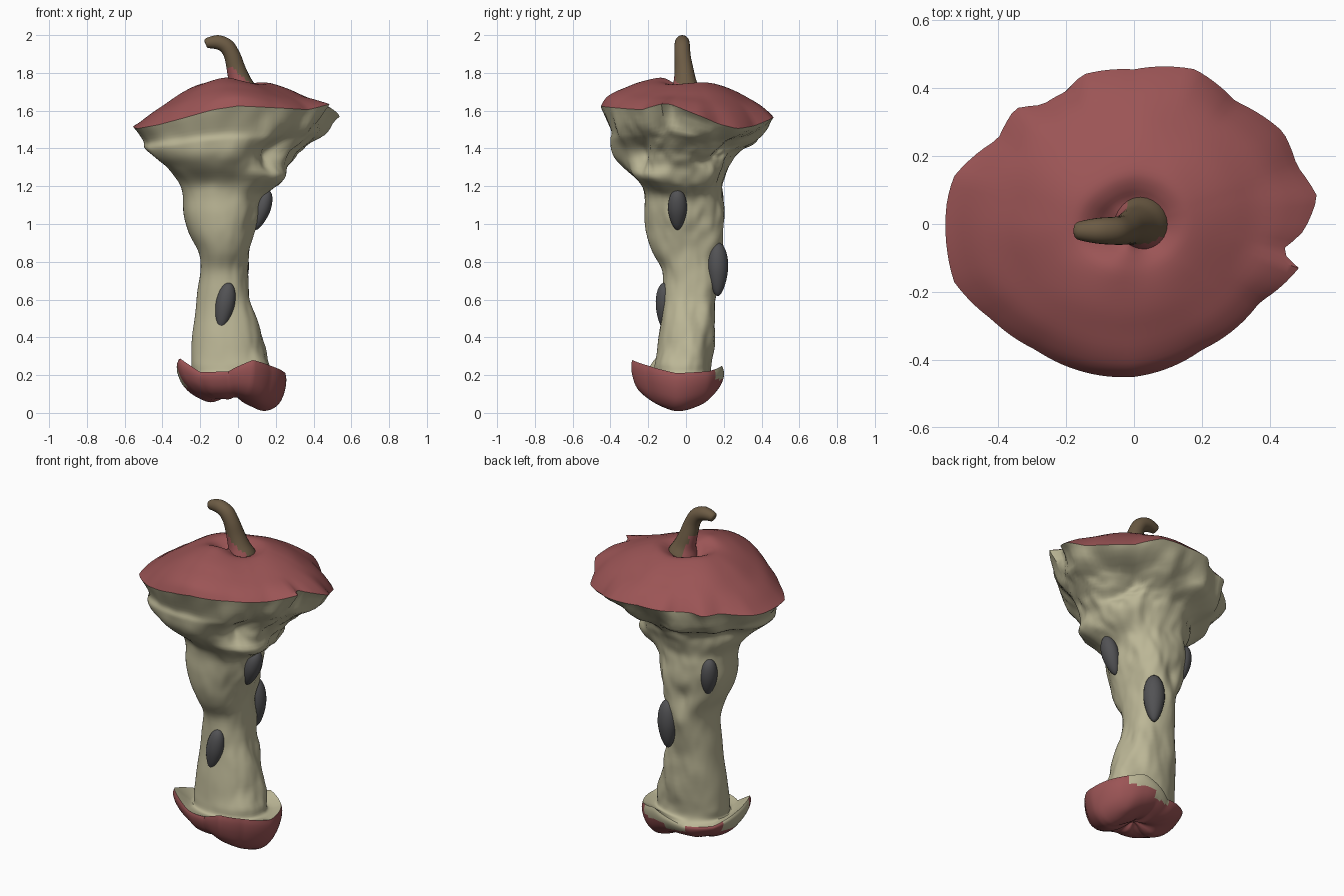
import bpy, math
from mathutils import Vector, Euler, noise

if "Cube" in bpy.data.objects:
    bpy.data.objects.remove(bpy.data.objects["Cube"])

N = 120  # points around every ring


def mat(name, rgb):
    m = bpy.data.materials.new(name)
    m.diffuse_color = (*rgb, 1)
    m.use_nodes = True
    m.node_tree.nodes["Principled BSDF"].inputs["Base Color"].default_value = m.diffuse_color
    return m


RED = mat("apple_red", (0.33, 0.09, 0.092))
FLESH = mat("pale_flesh", (0.50, 0.47, 0.305))
BROWN = mat("stem_brown", (0.15, 0.105, 0.058))
GREY = mat("seed_grey", (0.085, 0.085, 0.09))


def loft(name, rings, mats, rule=None, sharp=40):
    """Skin a list of equal rings, listed bottom to top, anticlockwise."""
    n = len(rings[0])
    verts = [p for r in rings for p in r]
    faces = [(j * n + i, j * n + (i + 1) % n, (j + 1) * n + (i + 1) % n, (j + 1) * n + i)
             for j in range(len(rings) - 1) for i in range(n)]
    me = bpy.data.meshes.new(name)
    me.from_pydata(verts, [], faces)
    ob = bpy.data.objects.new(name, me)
    bpy.context.collection.objects.link(ob)
    for m in mats:
        me.materials.append(m)
    if rule:
        for f in me.polygons:
            f.material_index = rule(f.center, f.normal)
    bpy.ops.object.select_all(action='DESELECT')
    ob.select_set(True)
    bpy.context.view_layer.objects.active = ob
    bpy.ops.object.shade_smooth_by_angle(angle=math.radians(sharp))
    return ob


def ang_diff(a, b):
    return (a - b + math.pi) % (2 * math.pi) - math.pi


def bell(a, a0, w):
    return math.exp(-(ang_diff(a, a0) / w) ** 2)


def outline(points, cx, cy):
    """Resample a ragged rim outline into N points at even angles."""
    pol = sorted((math.atan2(y - cy, x - cx) % (2 * math.pi), math.hypot(x - cx, y - cy), z)
                 for x, y, z in points)
    pol = [(pol[-1][0] - 2 * math.pi, *pol[-1][1:])] + pol + [(pol[0][0] + 2 * math.pi, *pol[0][1:])]
    out = []
    for i in range(N):
        a = 2 * math.pi * i / N
        for p, q in zip(pol, pol[1:]):
            if p[0] <= a <= q[0]:
                t = (a - p[0]) / max(q[0] - p[0], 1e-6)
                r = p[1] + (q[1] - p[1]) * t
                out.append(Vector((cx + r * math.cos(a), cy + r * math.sin(a), p[2] + (q[2] - p[2]) * t)))
                break
    return out


def spline(rings, steps):
    """Catmull-Rom between whole rings."""
    out = []
    for j in range(len(rings) - 1):
        a, b, c, d = (rings[max(j - 1, 0)], rings[j], rings[j + 1], rings[min(j + 2, len(rings) - 1)])
        for s in range(steps):
            t = s / steps
            out.append([0.5 * (2 * q + (r - p) * t + (2 * p - 5 * q + 4 * r - w) * t * t
                               + (3 * q - p - 3 * r + w) * t ** 3) for p, q, r, w in zip(a, b, c, d)])
    return out + [rings[-1]]


# Ragged bitten rims of the top skin and the bottom skin
top_rim = outline([
    (.54, .08, 1.57), (.48, .17, 1.53), (.44, .27, 1.505), (.30, .36, 1.52), (.18, .455, 1.56),
    (0, .455, 1.57), (-.15, .44, 1.57), (-.2, .39, 1.56), (-.27, .35, 1.56), (-.35, .34, 1.55),
    (-.4, .25, 1.55), (-.53, .14, 1.53), (-.55, .07, 1.52), (-.53, -.17, 1.505), (-.42, -.28, 1.525),
    (-.29, -.37, 1.56), (-.13, -.44, 1.605), (0, -.45, 1.625), (.2, -.37, 1.615), (.37, -.23, 1.605),
    (.485, -.13, 1.635), (.43, -.08, 1.635), (.5, -.02, 1.61)], 0, 0)
CX, CY = -.03, -.04
base_rim = outline([
    (.25, -.05, .21), (.2, .12, .22), (.08, .19, .25), (-.1, .16, .175), (-.25, .1, .19),
    (-.31, -.02, .24), (-.31, -.16, .29), (-.2, -.2, .215), (-.05, -.24, .22), (.08, -.285, .28),
    (.17, -.2, .25)], CX, CY)

# Top skin: low cone, fuller at the front, with a dimple round the stem
soft_rim = [sum((top_rim[(i + k) % N] for k in range(-9, 10)), Vector()) / 19 for i in range(N)]
dome = [(1, 0), (.95, .16), (.86, .38), (.74, .58), (.6, .78), (.45, .94), (.33, 1), (.24, .93),
        (.17, .82), (.1, .78), (.001, .78)]
cap = []
for t, f in dome:
    ring = []
    for i in range(N):
        a = 2 * math.pi * i / N
        p = soft_rim[i].lerp(top_rim[i], max(0, (t - .75) / .25))
        crest = 1.743 + .035 * bell(a, 4.2, .6) + .006 * math.sin(3 * a)
        edge = p.z * t + 1.57 * (1 - t)
        g = f ** (1 - .4 * bell(a, 4.7, .6) + .35 * bell(a, 3.14, .6))
        z = edge + (crest - edge) * g
        z += .012 * noise.noise(Vector((p.x * t * 5, p.y * t * 5, 3))) * (1 - abs(2 * t - 1))
        ring.append(Vector((p.x * t, p.y * t, z)))
    cap.append(ring)
loft("top_skin", spline(cap, 3), [RED])

# Flesh core: z, left, right, front, back extents
profile = [(.205, -.25, .18, -.18, .14), (.26, -.25, .16, -.165, .135), (.35, -.245, .14, -.15, .145),
           (.5, -.23, .10, -.13, .16), (.62, -.22, .065, -.12, .167), (.75, -.20, .05, -.135, .185),
           (.85, -.21, .055, -.18, .195), (.95, -.26, .085, -.205, .205), (1.05, -.285, .11, -.215, .21),
           (1.15, -.29, .14, -.22, .205), (1.22, -.31, .22, -.25, .2), (1.3, -.36, .24, -.33, .205),
           (1.36, -.42, .27, -.385, .225), (1.42, -.49, .34, -.405, .33), (1.47, -.50, .42, -.40, .385)]
rings = [base_rim]
for z, l, r, f, b in profile:
    k = min(max((z - 1.25) / .3, 0), 1)
    ring = []
    for i, p in enumerate(top_rim):
        a = 2 * math.pi * i / N
        c, s = math.cos(a), math.sin(a)
        e = 2 / 2.2
        x = (l + r) / 2 + (r - l) / 2 * math.copysign(abs(c) ** e, c)
        y = (f + b) / 2 + (b - f) / 2 * math.copysign(abs(s) ** e, s)
        h = .5 * k
        ring.append(Vector((x * (1 - h) + p.x * .88 * h, y * (1 - h) + p.y * .88 * h,
                            z + (p.z - 1.57) * k * .7)))
    rings.append(ring)
rings.append(top_rim)
core = spline(rings, 5)

# Bite hollows and ridges: angle, height, angular width, height width, strength
bites = [(-.75, 1.38, .42, .08, -.28), (-.65, 1.25, .5, .04, .12), (.8, 1.41, .4, .07, -.28),
         (.5, 1.27, .5, .05, .08), (-2.2, 1.2, .3, .1, -.08), (2.5, 1.36, .5, .06, -.14),
         (1.7, .95, .25, .08, -.12), (-1.2, .75, .5, .1, -.06), (.2, .55, .3, .1, -.1)]
for j, ring in enumerate(core):
    fade = min(max((j - 5) / 5, 0), 1) * min(max((len(core) - 1 - j) / 5, 0), 1)
    mid = sum(ring, Vector()) / N
    for i, p in enumerate(ring):
        a = 2 * math.pi * i / N
        g = sum(v * bell(a, a0, wa) * math.exp(-((p.z - z0) / wz) ** 2)
                for a0, z0, wa, wz, v in bites)
        rough = .5 + .5 * math.cos(a - .5)
        g += (.03 + .08 * rough) * noise.noise(Vector((p.x * 8, p.y * 8, p.z * 6)))
        g += .04 * rough * noise.noise(Vector((p.x * 22, p.y * 22, p.z * 13)))
        d = Vector((p.x - mid.x, p.y - mid.y, 0))
        ring[i] = p + d * g * fade
loft("flesh_core", core, [FLESH], sharp=50)

# Bottom skin: keeled cup with a puckered underside
cup = []
for s, f in [(.001, .3), (.1, .24), (.25, .1), (.42, .02), (.6, .02), (.78, .1), (.92, .3),
             (1.0, .6), (1.02, .85), (1, 1)]:
    ring = []
    for i, p in enumerate(base_rim):
        a = 2 * math.pi * i / N
        x, y = CX + (p.x - CX) * s, CY + (p.y - CY) * s
        floor = .05 - .05 * min(max((x + .02) / .15, 0), 1)
        floor += .3 * max(0, abs(y - CY) - .02) + .35 * max(0, -x - .14)
        floor += .008 * (1 + math.cos(5 * a)) * (1 - s) * min(s * 6, 1)
        edge = p.z if s > .7 else .22
        ring.append(Vector((x, y, floor + (edge - floor) * f)))
    cup.append(ring)


def cup_colour(c, n):
    a = math.degrees(math.atan2(c.y - CY, c.x - CX)) % 360
    return 1 if (c.z > .175 and 45 < a < 80) or (c.z > .14 and (80 < a < 112 or 160 < a < 198)) else 0


loft("bottom_skin", [[Vector((p.x, p.y, max(p.z, 0))) for p in r] for r in spline(cup, 3)],
     [RED, FLESH], cup_colour)

# Curved stem, with red skin creeping up its foot
path = [(.025, 0, 1.65, .095), (.02, 0, 1.71, .08), (.008, -.005, 1.76, .06), (-.01, -.01, 1.82, .05),
        (-.03, -.018, 1.89, .043), (-.06, -.02, 1.94, .041), (-.105, -.02, 1.962, .038),
        (-.15, -.02, 1.96, .03), (-.17, -.02, 1.953, .022), (-.171, -.02, 1.952, .001)]
stem = []
for j, (x, y, z, r) in enumerate(path):
    a, b = Vector(path[max(j - 1, 0)][:3]), Vector(path[min(j + 1, len(path) - 1)][:3])
    u = Vector((0, 1, 0))
    v = (b - a).normalized().cross(u).normalized()
    stem.append([Vector((x, y, z)) + r * (math.cos(t) * u + math.sin(t) * v)
                 for t in (2 * math.pi * i / 24 for i in range(24))])
loft("stem", spline(stem, 4), [BROWN, RED],
     lambda c, n: 1 if c.z < 1.83 - .09 * max(0, n.x + .3) and n.x + n.y < .15 else 0)


# Seeds: pointed ellipsoids half sunk in the flesh
def seed(name, loc, size, lean, tilt, face):
    rot = Euler((math.radians(lean), math.radians(tilt), math.radians(face))).to_matrix()
    rs = []
    for j in range(17):
        h = math.pi * j / 16
        w = max(math.sin(h), .002) * (1 - .12 * math.cos(h))
        w *= 1 - .2 * max(0, 1 - j / 8)  # taper the lower tip
        rs.append([Vector(loc) + rot @ Vector((size[0] * w * math.cos(t), size[1] * w * math.sin(t),
                                              -size[2] * math.cos(h)))
                   for t in (2 * math.pi * i / 24 for i in range(24))])
    loft(name, rs, [GREY], sharp=60)


seed("front_seed", (-.07, -.115, .565), (.05, .045, .126), 0, 11, 0)
seed("right_seed", (.125, -.045, 1.075), (.05, .045, .112), 18, 0, 90)
seed("back_seed", (.0, .168, .76), (.058, .055, .142), 0, 0, 160)
seed("left_seed", (-.235, .125, 1.08), (.048, .045, .112), 8, 0, -125)
